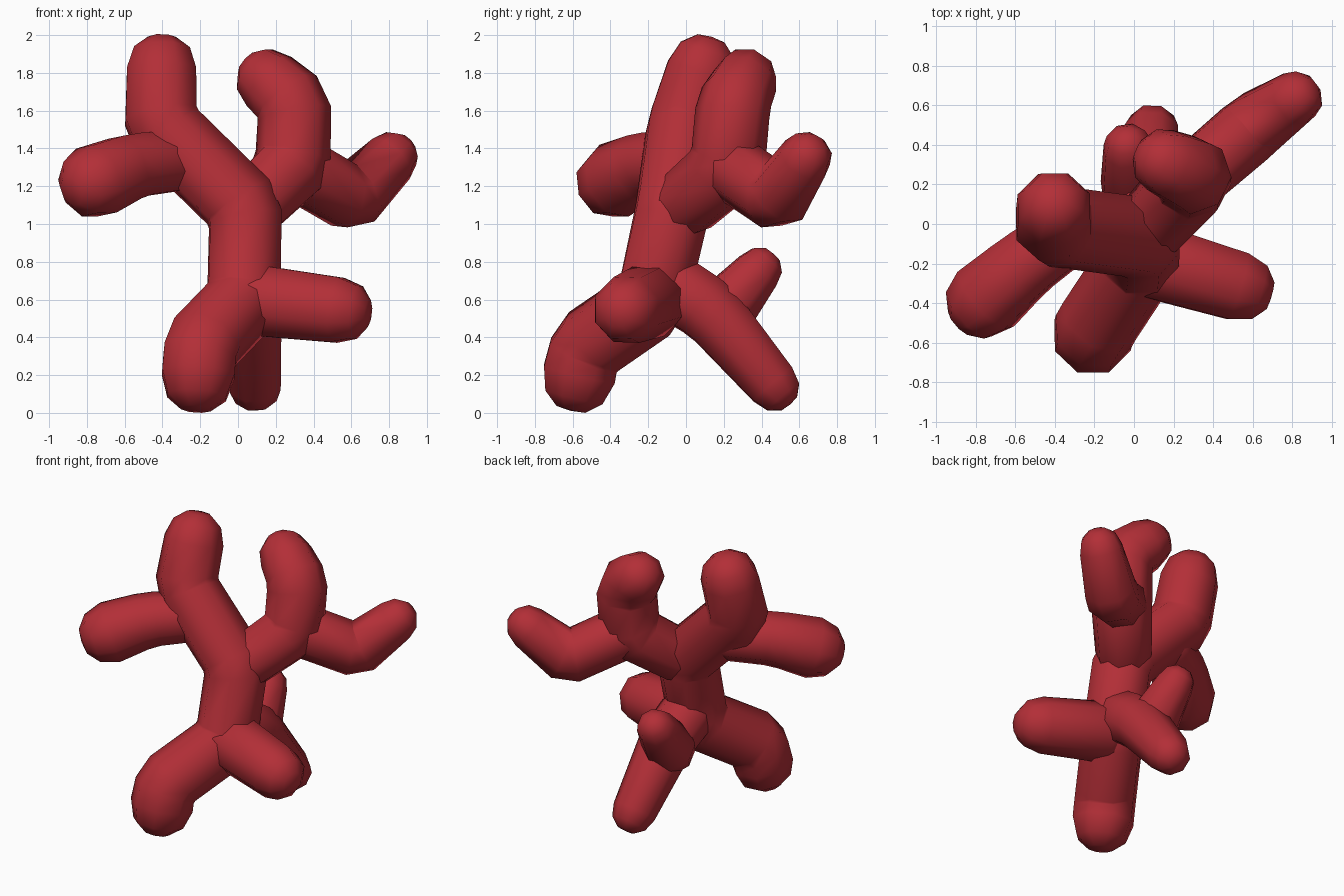
import bpy, bmesh, math
from mathutils import Vector

if "Cube" in bpy.data.objects:
    bpy.data.objects.remove(bpy.data.objects["Cube"])

SIDES = 8
red = bpy.data.materials.new("coral red")
red.diffuse_color = (0.45, 0.028, 0.038, 1)
red.use_nodes = True
red.node_tree.nodes["Principled BSDF"].inputs["Base Color"].default_value = red.diffuse_color


def soften(points):
    """Replace each inner corner with two nearby stations so bends stay round."""
    out = [points[0]]
    for a, b, c in zip(points, points[1:], points[2:]):
        for other in (a, c):
            length = (other[0] - b[0]).length
            t = min(0.055, 0.3 * length) / length
            out.append((b[0].lerp(other[0], t), b[1] + (other[1] - b[1]) * t))
    out.append(points[-1])
    return out


def branch(name, *stations):
    """Tapered tube with rounded ends; each station is x, y, z, radius."""
    pts = soften([(Vector(s[:3]), s[3] * 1.04) for s in stations])
    n = len(pts)
    dirs = []
    for i in range(n):
        back = (pts[i][0] - pts[i - 1][0]).normalized() if i else Vector()
        fwd = (pts[i + 1][0] - pts[i][0]).normalized() if i < n - 1 else Vector()
        dirs.append((back + fwd).normalized())

    # rings: domed start, body, domed end
    rings = []
    angles = (math.radians(66), math.radians(36))
    p, r = pts[0]
    for a in angles:
        rings.append((p - dirs[0] * r * math.sin(a), r * math.cos(a), dirs[0]))
    rings += [(p, r, d) for (p, r), d in zip(pts, dirs)]
    p, r = pts[-1]
    for a in reversed(angles):
        rings.append((p + dirs[-1] * r * math.sin(a), r * math.cos(a), dirs[-1]))

    bm = bmesh.new()
    u = dirs[0].orthogonal().normalized()
    prev, loops = dirs[0], []
    for centre, rad, d in rings:
        u = prev.rotation_difference(d) @ u
        u = (u - d * u.dot(d)).normalized()
        v, prev = d.cross(u), d
        loops.append([bm.verts.new(centre + rad * (u * math.cos(t) + v * math.sin(t)))
                      for t in (2 * math.pi * (k + 0.5) / SIDES for k in range(SIDES))])
    for lo, hi in zip(loops, loops[1:]):
        for k in range(SIDES):
            j = (k + 1) % SIDES
            bm.faces.new((lo[k], lo[j], hi[j], hi[k]))
    # shallow points close the domes
    for loop, centre, d in ((loops[0], pts[0][0], -dirs[0] * pts[0][1]),
                            (loops[-1], pts[-1][0], dirs[-1] * pts[-1][1])):
        tip = bm.verts.new(centre + d * 0.96)
        for k in range(SIDES):
            bm.faces.new((loop[k], loop[(k + 1) % SIDES], tip))
    bmesh.ops.recalc_face_normals(bm, faces=bm.faces)
    for f in bm.faces:
        f.smooth = True
    mesh = bpy.data.meshes.new(name)
    bm.to_mesh(mesh)
    bm.free()
    mesh.materials.append(red)
    bpy.context.collection.objects.link(bpy.data.objects.new(name, mesh))


# main stem, from the front foot up to the tall left tip
branch("trunk", (-0.21, -0.565, 0.205, 0.2), (-0.2, -0.53, 0.35, 0.2),
       (0.03, -0.18, 0.59, 0.2), (0.04, -0.07, 1.08, 0.2),
       (-0.41, -0.01, 1.52, 0.2), (-0.405, 0.08, 1.81, 0.19))
# lower limbs
branch("right_limb", (0.1, -0.19, 0.595, 0.195), (0.525, -0.315, 0.545, 0.18))
branch("back_foot", (0.04, -0.06, 0.66, 0.18), (0.06, 0.13, 0.54, 0.175),
       (0.09, 0.46, 0.15, 0.14))
branch("back_twig", (0.0, 0.19, 0.53, 0.17), (-0.03, 0.38, 0.75, 0.125))
# upper limbs
branch("left_limb", (-0.32, -0.04, 1.33, 0.16), (-0.56, -0.21, 1.31, 0.175),
       (-0.75, -0.38, 1.23, 0.197))
branch("right_stem", (0.09, 0.0, 1.11, 0.18), (0.29, 0.22, 1.3, 0.195),
       (0.30, 0.25, 1.64, 0.19), (0.165, 0.31, 1.755, 0.17))
branch("far_right_limb", (0.31, 0.24, 1.3, 0.17), (0.6, 0.49, 1.13, 0.175),
       (0.81, 0.63, 1.345, 0.14))
